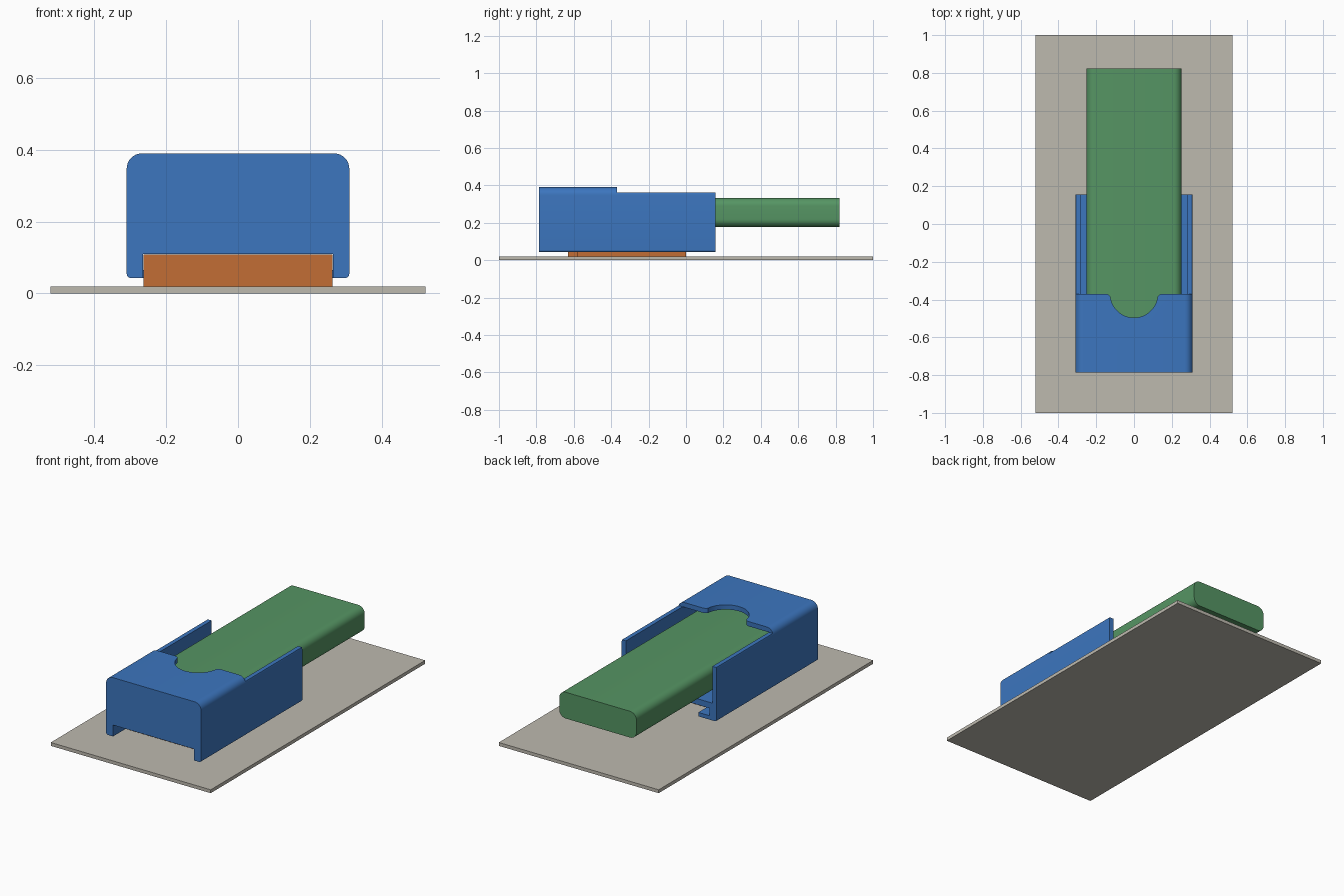
import bpy, bmesh, math

if "Cube" in bpy.data.objects:
    bpy.data.objects.remove(bpy.data.objects["Cube"])


def material(name, rgb):
    m = bpy.data.materials.new(name)
    m.diffuse_color = (*rgb, 1)
    m.use_nodes = True
    m.node_tree.nodes["Principled BSDF"].inputs["Base Color"].default_value = m.diffuse_color
    return m


BLUE = material("blue", (0.045, 0.18, 0.52))
GREEN = material("green", (0.092, 0.30, 0.126))
ORANGE = material("orange", (0.54, 0.155, 0.036))
STONE = material("warm grey", (0.515, 0.49, 0.43))


def rounded_rect(half_w, z0, z1, r_bottom, r_top, steps=8):
    """Outline in x/z with separate bottom and top corner radii."""
    pts = []
    corners = [(1, z0 + r_bottom, r_bottom, -90), (1, z1 - r_top, r_top, 0),
               (-1, z1 - r_top, r_top, 90), (-1, z0 + r_bottom, r_bottom, 180)]
    for side, cz, r, start in corners:
        cx = side * (half_w - r)
        for i in range(steps + 1 if r else 1):
            a = math.radians(start + 90 * i / steps)
            pts.append((cx + r * math.cos(a), cz + r * math.sin(a)) if r else (cx, cz))
    return pts


def extrude(name, pts, start, end, mat, axis="y"):
    """Extrude an x/z outline along y, or an x/y outline along z."""
    bm = bmesh.new()

    def place(p, t):
        return (p[0], t, p[1]) if axis == "y" else (p[0], p[1], t)

    a = [bm.verts.new(place(p, start)) for p in pts]
    b = [bm.verts.new(place(p, end)) for p in pts]
    n = len(pts)
    bm.faces.new(a)
    bm.faces.new(b)
    for i in range(n):
        j = (i + 1) % n
        bm.faces.new((a[i], a[j], b[j], b[i]))
    bmesh.ops.recalc_face_normals(bm, faces=bm.faces)
    me = bpy.data.meshes.new(name)
    bm.to_mesh(me)
    bm.free()
    ob = bpy.data.objects.new(name, me)
    bpy.context.collection.objects.link(ob)
    me.materials.append(mat)
    return ob


def box(name, half_w, y0, y1, z0, z1, mat):
    return extrude(name, rounded_rect(half_w, z0, z1, 0, 0), y0, y1, mat)


def select(ob):
    bpy.ops.object.select_all(action="DESELECT")
    ob.select_set(True)
    bpy.context.view_layer.objects.active = ob


def cut(ob, cutter):
    cutter.hide_render = True
    mod = ob.modifiers.new("cut", "BOOLEAN")
    mod.operation = "DIFFERENCE"
    mod.solver = "EXACT"
    mod.object = cutter
    select(ob)
    bpy.ops.object.modifier_apply(modifier=mod.name)
    bpy.data.objects.remove(cutter)


def smooth(ob):
    select(ob)
    bpy.ops.object.shade_smooth_by_angle(angle=math.radians(30))


def tee(stem, arm, z0, z1, z2):
    """T outline: narrow stem below, wide arms above."""
    right = [(stem, z0), (stem, z1), (arm, z1), (arm, z2)]
    return right + [(-x, z) for x, z in reversed(right)]


# Thin base plate
box("base_plate", 0.522, -1, 1, 0, 0.02, STONE)

# Mounting rail with a full-width stop at the front
extrude("mounting_rail", tee(0.18, 0.258, 0.02, 0.073, 0.105), -0.60, 0, ORANGE)
box("rail_stop", 0.263, -0.63, -0.58, 0.02, 0.109, ORANGE)

# Holder: rounded block hollowed out by cutters
holder = extrude("holder", rounded_rect(0.31, 0.043, 0.39, 0.012, 0.042), -0.787, 0.157, BLUE)
# Inner channel, leaving floor, side walls, front wall and hood
cut(holder, box("channel_cutter", 0.282, -0.757, 0.3, 0.145, 0.362, BLUE))
# Open top behind the hood
cut(holder, box("open_top_cutter", 0.5, -0.37, 0.3, 0.362, 0.6, BLUE))
# Lipped slot underneath, opened fully at the front
cut(holder, extrude("slot_cutter", tee(0.19, 0.265, -0.1, 0.066, 0.11), -0.9, 0.3, BLUE))
cut(holder, box("front_notch_cutter", 0.265, -0.9, -0.58, -0.1, 0.09, BLUE))
# Half-round thumb notch in the hood with softened mouth corners
notch = [(0.145, -0.2), (0.145, -0.37), (0.133, -0.376)]
notch += [(0.126 * math.cos(a), -0.37 + 0.126 * math.sin(a))
          for a in (-math.radians(6 + 168 * i / 24) for i in range(25))]
notch += [(-0.133, -0.376), (-0.145, -0.37), (-0.145, -0.2)]
cut(holder, extrude("thumb_notch_cutter", notch, 0.34, 0.6, BLUE, axis="z"))
smooth(holder)

# Rounded slab sliding into the holder
slab = extrude("sliding_slab", rounded_rect(0.252, 0.177, 0.332, 0.042, 0.042), -0.73, 0.822, GREEN)
smooth(slab)
